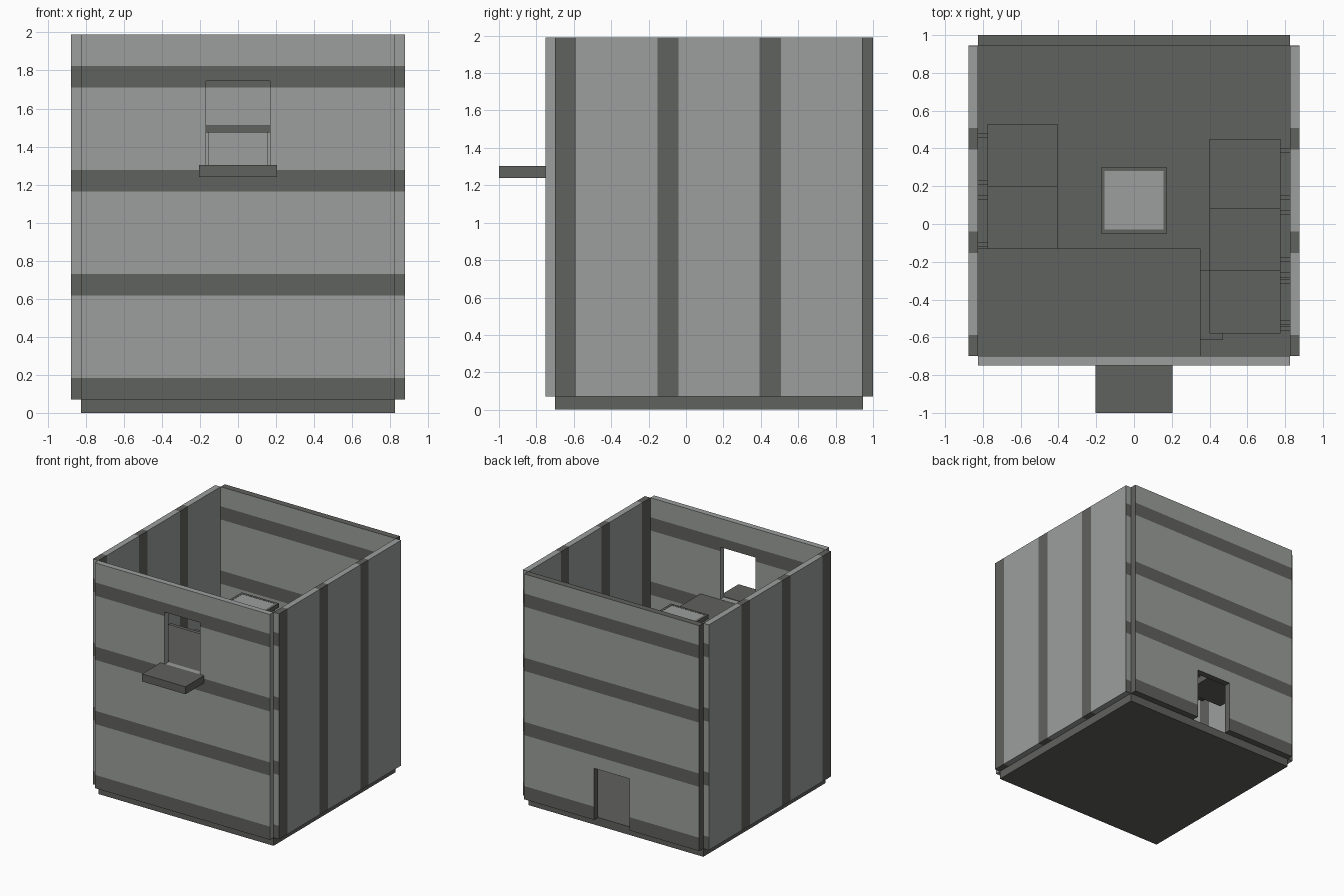
import bpy, bmesh
from mathutils import Vector

if "Cube" in bpy.data.objects:
    bpy.data.objects.remove(bpy.data.objects["Cube"])


def material(name, rgb):
    m = bpy.data.materials.new(name)
    m.diffuse_color = (*rgb, 1)
    m.use_nodes = True
    m.node_tree.nodes["Principled BSDF"].inputs["Base Color"].default_value = m.diffuse_color
    return m


LIGHT = material("light_grey", (0.33, 0.345, 0.335))
DARK = material("dark_grey", (0.118, 0.122, 0.112))

# stripe starts, in y (side and top faces) and in z (front and back faces)
STRIPE = 0.113
Y_STARTS = [-0.70 + 0.547 * i for i in range(4)]
Z_STARTS = [0.07 + 0.547 * i for i in range(4)]


def box(name, x, y, z, mat):
    """Box from three (min, max) ranges."""
    bm = bmesh.new()
    bmesh.ops.create_cube(bm, size=1)
    for v in bm.verts:
        v.co = Vector([r[0] if c < 0 else r[1] for c, r in zip(v.co, (x, y, z))])
    me = bpy.data.meshes.new(name)
    bm.to_mesh(me)
    bm.free()
    me.materials.append(mat)
    ob = bpy.data.objects.new(name, me)
    bpy.context.collection.objects.link(ob)
    return ob


def cut_opening(wall, x, y, z):
    """Cut a rectangular opening through a wall."""
    cutter = box("opening_cutter", x, y, z, LIGHT)
    mod = wall.modifiers.new("opening", 'BOOLEAN')
    mod.operation = 'DIFFERENCE'
    mod.solver = 'EXACT'
    mod.object = cutter
    bpy.context.view_layer.update()
    dg = bpy.context.evaluated_depsgraph_get()
    me = bpy.data.meshes.new_from_object(wall.evaluated_get(dg))
    wall.modifiers.clear()
    wall.data = me
    bpy.data.objects.remove(cutter)


def in_stripe(value, starts):
    return any(s - 0.001 < value < s + STRIPE for s in starts)


def stripe(wall):
    """Slice the wall at stripe edges and colour faces by position."""
    me = wall.data
    me.materials.clear()
    me.materials.append(LIGHT)
    me.materials.append(DARK)
    bm = bmesh.new()
    bm.from_mesh(me)
    for axis, starts in (((0, 1, 0), Y_STARTS), ((0, 0, 1), Z_STARTS)):
        for s in starts:
            for edge in (s, s + STRIPE):
                bmesh.ops.bisect_plane(
                    bm, geom=bm.verts[:] + bm.edges[:] + bm.faces[:], dist=1e-5,
                    plane_co=Vector(axis) * edge, plane_no=axis)
    bm.normal_update()
    for f in bm.faces:
        c = f.calc_center_bounds()
        if abs(f.normal.y) > 0.5:
            f.material_index = int(in_stripe(c.z, Z_STARTS))
        else:
            f.material_index = int(in_stripe(c.y, Y_STARTS))
    bm.to_mesh(me)
    bm.free()


# base
box("floor", (-0.825, 0.825), (-0.70, 0.945), (0, 0.07), DARK)

# walls with entrance hole and back door
WALL_Z = (0.07, 1.99)
front = box("front_wall", (-0.825, 0.825), (-0.75, -0.70), WALL_Z, LIGHT)
cut_opening(front, (-0.167, 0.167), (-0.9, -0.6), (1.30, 1.745))
back = box("back_wall", (-0.825, 0.825), (0.945, 1.0), WALL_Z, LIGHT)
cut_opening(back, (-0.167, 0.167), (0.8, 1.2), (-0.1, 0.51))
right = box("right_wall", (0.825, 0.877), (-0.70, 0.945), WALL_Z, LIGHT)
left = box("left_wall", (-0.877, -0.825), (-0.70, 0.945), WALL_Z, LIGHT)
for w in (front, back, right, left):
    stripe(w)

# balcony outside and landing inside
box("balcony", (-0.205, 0.205), (-1.0, -0.75), (1.24, 1.304), DARK)
box("landing", (-0.825, 0.353), (-0.70, -0.13), (1.235, 1.298), DARK)

# central post with collar strips around its top
box("post", (-0.155, 0.155), (-0.03, 0.28), (0.07, 1.508), LIGHT)
COLLAR_Z = (1.475, 1.51)
for i, s in enumerate((-1, 1)):
    xs = sorted((s * 0.155, s * 0.176))
    box(f"collar_side_{i}", xs, (-0.05, 0.30), COLLAR_Z, DARK)
box("collar_front", (-0.155, 0.155), (-0.05, -0.03), COLLAR_Z, DARK)
box("collar_back", (-0.155, 0.155), (0.28, 0.30), COLLAR_Z, DARK)


def step(name, x, yc, top, wall):
    """Square step with two pegs reaching to a side wall."""
    box(name, x, (yc - 0.185, yc + 0.185), (top - 0.06, top), DARK)
    inner = x[1] if wall > 0 else x[0]
    for k in (-0.125, 0.125):
        box(name + "_peg", sorted((inner, wall)), (yc + k - 0.012, yc + k + 0.012),
            (top - 0.045, top - 0.02), DARK)


# stair climbing round the inside up to the landing
RISE = 0.176
step("first_step", (0.10, 0.47), -0.43, 0.07 + RISE, 0.825)
for i, yc in enumerate((-0.395, -0.065, 0.265)):
    step(f"right_step_{i}", (0.40, 0.775), yc, 0.07 + RISE * (i + 2), 0.825)
for i, yc in enumerate((0.345, 0.015)):
    step(f"left_step_{i}", (-0.775, -0.405), yc, 0.07 + RISE * (i + 5), -0.825)
